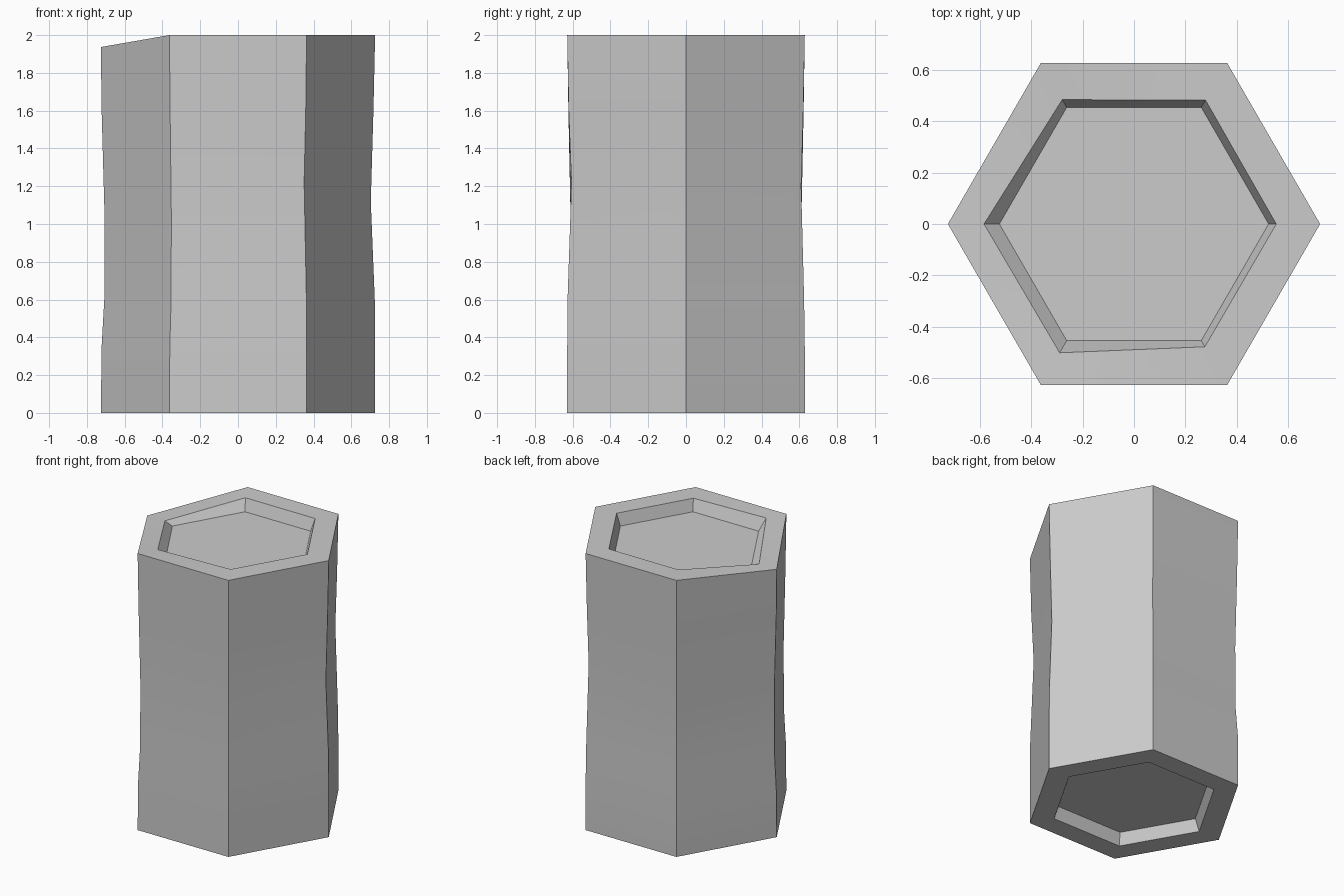
import bpy, bmesh
from math import cos, sin, radians

if "Cube" in bpy.data.objects:
    bpy.data.objects.remove(bpy.data.objects["Cube"])

R = 0.726          # outer corner radius
DEPTH = 0.085      # end recess depth
DROP = 0.063       # chipped corner drop (corner 3, facing -x)


def hexagon(radii, heights):
    """Six corner points; single numbers apply to every corner."""
    radii = radii if isinstance(radii, list) else [radii] * 6
    heights = heights if isinstance(heights, list) else [heights] * 6
    return [(r * cos(radians(60 * i)), r * sin(radians(60 * i)), z)
            for i, (r, z) in enumerate(zip(radii, heights))]


chip = [2, 2, 2, 2 - DROP, 2, 2]

# Rings from the bottom recess, up the worn sides, into the top recess
rings = [
    hexagon(0.525, DEPTH),
    hexagon(0.557, 0),
    hexagon(R, 0),
    hexagon([R, R, R, 0.722, 0.722, R], 0.35),
    hexagon([0.724, 0.722, 0.708, 0.708, 0.708, 0.724], 0.6),
    hexagon([0.703, 0.704, 0.706, 0.708, 0.706, 0.700],
            [1.12, 1.2, 1.05, 1.1, 1.05, 1.22]),
    hexagon([0.717, 0.717, 0.719, 0.722, 0.719, 0.717], 1.6),
    hexagon(R, chip),
    hexagon([0.555, 0.558, 0.56, 0.585, 0.58, 0.553], chip),
    hexagon(0.525, 2 - DEPTH),
]

# Hexagonal stone column
bm = bmesh.new()
loops = [[bm.verts.new(p) for p in ring] for ring in rings]
for a, b in zip(loops, loops[1:]):
    for i in range(6):
        j = (i + 1) % 6
        bm.faces.new((a[i], a[j], b[j], b[i]))
bm.faces.new(loops[0][::-1])
bm.faces.new(loops[-1])
bmesh.ops.recalc_face_normals(bm, faces=bm.faces)

mesh = bpy.data.meshes.new("hex_column")
bm.to_mesh(mesh)
bm.free()
column = bpy.data.objects.new("hex_column", mesh)
bpy.context.collection.objects.link(column)
bpy.context.view_layer.objects.active = column
column.select_set(True)
bpy.ops.object.shade_smooth_by_angle(angle=radians(25))
